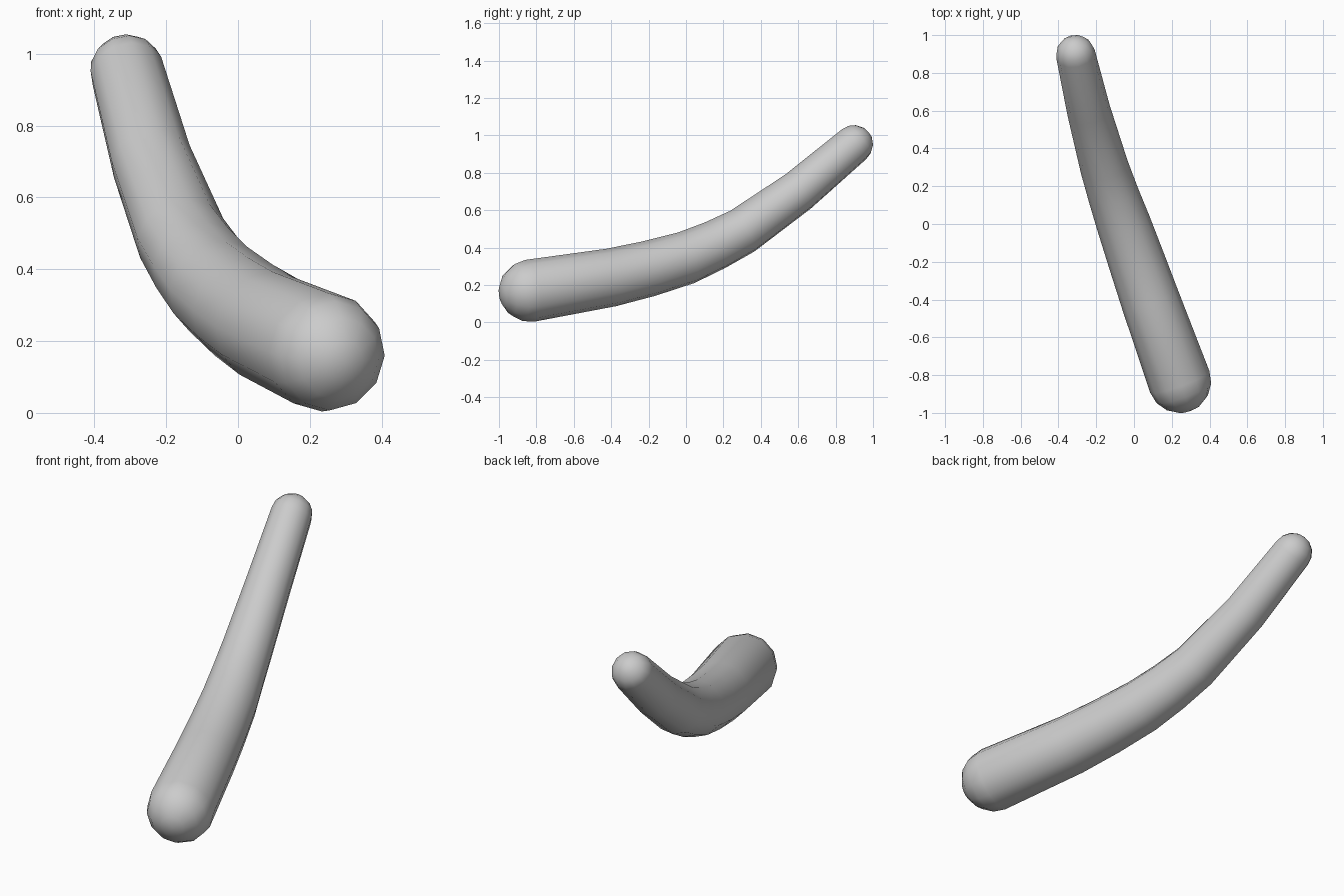
import bpy, bmesh
from math import sin, cos, pi, radians
from mathutils import Vector

if "Cube" in bpy.data.objects:
    bpy.data.objects.remove(bpy.data.objects["Cube"])

SIDES = 12

# centre line of the curved rod: x, y, z, radius
PATH = [(0.242, -0.835, 0.169, 0.167), (0.085, -0.40, 0.24, 0.156),
        (0.015, -0.20, 0.287, 0.150), (-0.055, 0.0, 0.345, 0.143),
        (-0.108, 0.15, 0.41, 0.135), (-0.157, 0.30, 0.487, 0.128),
        (-0.24, 0.60, 0.70, 0.115), (-0.309, 0.897, 0.951, 0.104)]
pts = [Vector(p[:3]) for p in PATH]
rad = [p[3] for p in PATH]
n = len(pts)
tan = [(pts[min(i + 1, n - 1)] - pts[max(i - 1, 0)]).normalized() for i in range(n)]

bm = bmesh.new()


def ring(c, t, r):
    s = t.cross(Vector((0, 0, 1))).normalized()
    u = s.cross(t)
    return [bm.verts.new(c + r * (s * cos(2 * pi * k / SIDES) + u * sin(2 * pi * k / SIDES)))
            for k in range(SIDES)]


# rounded big end, body, rounded small end
rings = []
for a in (70, 46, 23):
    a = radians(a)
    rings.append(ring(pts[0] - tan[0] * rad[0] * sin(a), tan[0], rad[0] * cos(a)))
for p, t, r in zip(pts, tan, rad):
    rings.append(ring(p, t, r))
for a in (23, 46, 70):
    a = radians(a)
    rings.append(ring(pts[-1] + tan[-1] * rad[-1] * sin(a), tan[-1], rad[-1] * cos(a)))

for a, b in zip(rings, rings[1:]):
    for k in range(SIDES):
        j = (k + 1) % SIDES
        bm.faces.new((a[k], a[j], b[j], b[k]))

# close both tips with a fan
for r, tip in ((rings[0], pts[0] - tan[0] * rad[0]), (rings[-1], pts[-1] + tan[-1] * rad[-1])):
    v = bm.verts.new(tip)
    for k in range(SIDES):
        bm.faces.new((r[k], r[(k + 1) % SIDES], v))

bmesh.ops.recalc_face_normals(bm, faces=bm.faces)
for f in bm.faces:
    f.smooth = True
mesh = bpy.data.meshes.new("curved_rod")
bm.to_mesh(mesh)
bm.free()
bpy.context.collection.objects.link(bpy.data.objects.new("curved_rod", mesh))
